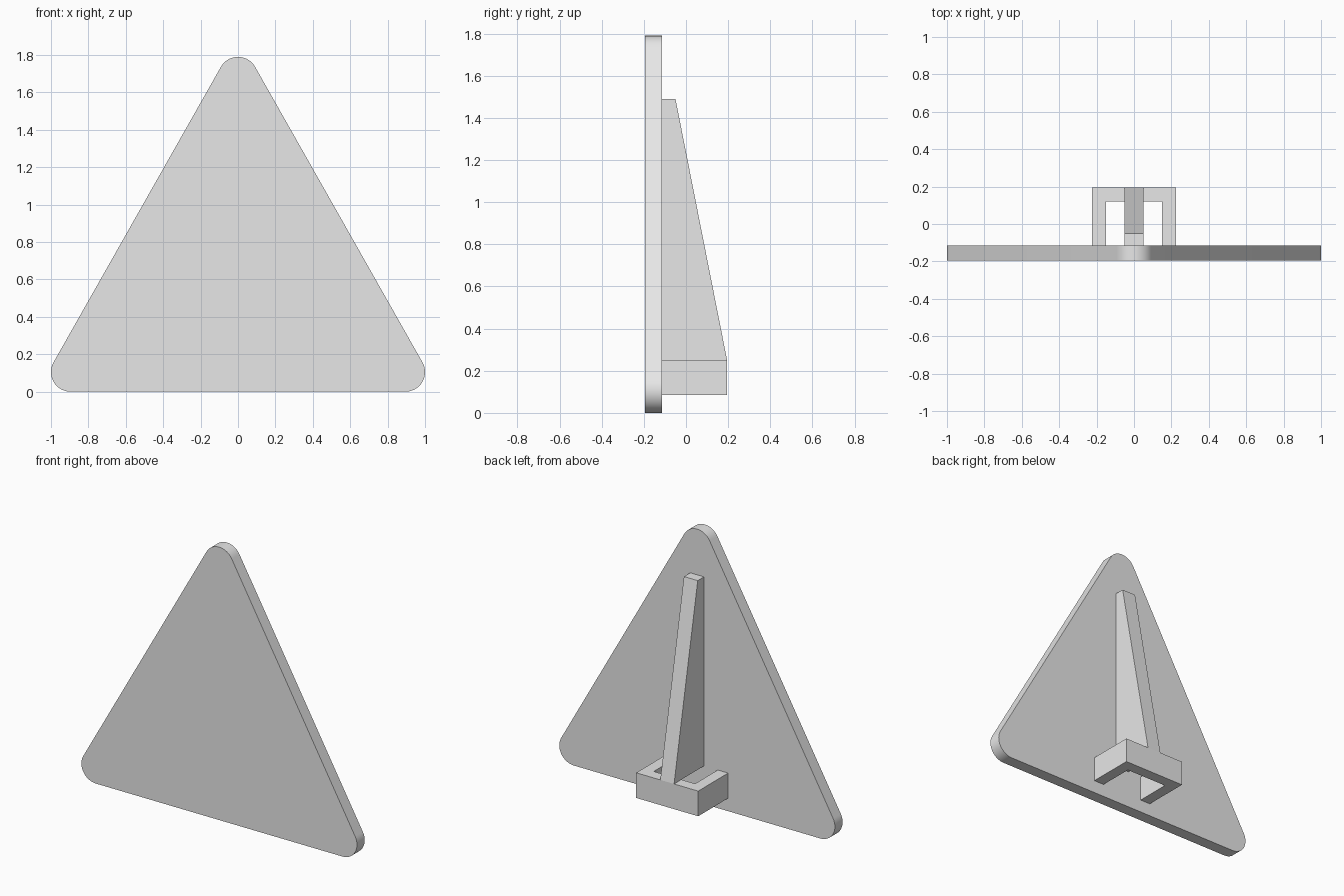
import bpy
import bmesh
from math import atan2, cos, sin, pi
from mathutils import Vector

if "Cube" in bpy.data.objects:
    bpy.data.objects.remove(bpy.data.objects["Cube"], do_unlink=True)

grey = bpy.data.materials.new("plain_grey")
grey.use_nodes = True
grey.diffuse_color = (0.8, 0.8, 0.8, 1)
grey.node_tree.nodes["Principled BSDF"].inputs["Base Color"].default_value = (0.8, 0.8, 0.8, 1)


def extrude_profile(name, points, offset):
    """Extrude a closed outline along one vector into a solid object."""
    bm = bmesh.new()
    face = bm.faces.new([bm.verts.new(p) for p in points])
    grown = bmesh.ops.extrude_face_region(bm, geom=[face], use_keep_orig=True)
    moved = [v for v in grown["geom"] if isinstance(v, bmesh.types.BMVert)]
    bmesh.ops.translate(bm, verts=moved, vec=Vector(offset))
    bmesh.ops.recalc_face_normals(bm, faces=bm.faces[:])
    mesh = bpy.data.meshes.new(name)
    bm.to_mesh(mesh)
    bm.free()
    mesh.materials.append(grey)
    obj = bpy.data.objects.new(name, mesh)
    bpy.context.collection.objects.link(obj)
    return obj


FRONT, PLATE_BACK, BACK = -0.195, -0.115, 0.195

# Triangular plate with rounded corners
radius, steps = 0.105, 16
side_x, top_z = 1 - radius, 1.79 - radius
tilt = atan2(side_x, top_z - radius)
corners = [
    (side_x, radius, -pi / 2, tilt),
    (0, top_z, tilt, pi - tilt),
    (-side_x, radius, pi - tilt, 1.5 * pi),
]
outline = []
for cx, cz, start, end in corners:
    for i in range(steps + 1):
        a = start + (end - start) * i / steps
        outline.append((cx + radius * cos(a), FRONT, cz + radius * sin(a)))
plate = extrude_profile("triangle_plate", outline, (0, PLATE_BACK - FRONT, 0))
bpy.ops.object.select_all(action="DESELECT")
plate.select_set(True)
bpy.context.view_layer.objects.active = plate
bpy.ops.object.shade_smooth_by_angle(angle=0.6)

# U-shaped bracket behind the plate
bottom, top = 0.085, 0.25
outer, inner, bar = 0.225, 0.15, 0.12
half = [(outer, PLATE_BACK), (outer, BACK)]
inside = [(inner, bar), (inner, PLATE_BACK)]
u_shape = half + [(-x, y) for x, y in reversed(half)]
u_shape += [(-x, y) for x, y in reversed(inside)] + inside
extrude_profile("bracket", [(x, y, bottom) for x, y in u_shape], (0, 0, top - bottom))

# Tapered rib standing on the bracket
rib = [(PLATE_BACK, top), (BACK, top), (-0.05, 1.49), (PLATE_BACK, 1.49)]
extrude_profile("support_rib", [(-0.05, y, z) for y, z in rib], (0.1, 0, 0))
